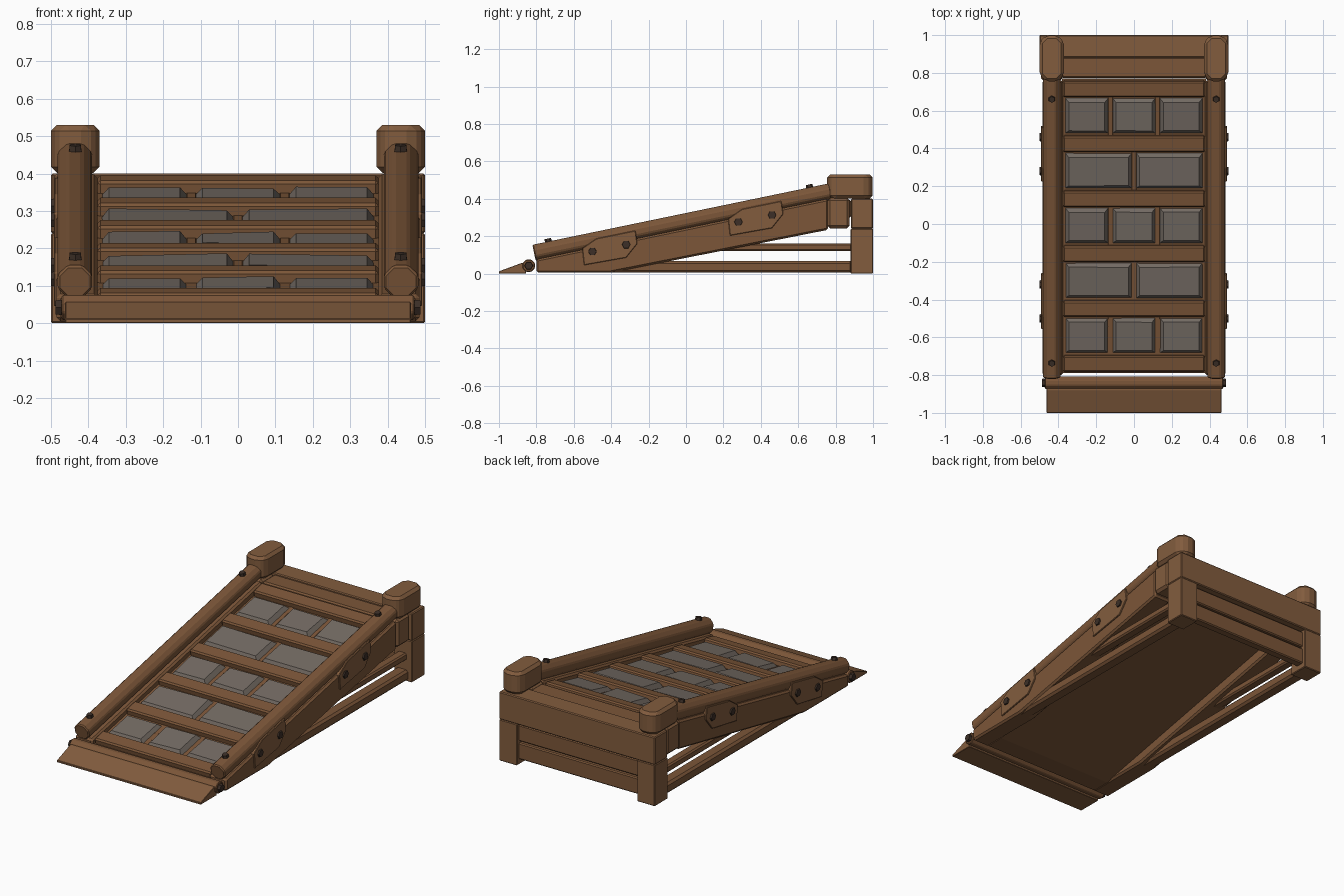
import bpy, bmesh, math, random
from mathutils import Matrix, Vector

random.seed(4)
cube = bpy.data.objects.get("Cube")
if cube:
    bpy.data.objects.remove(cube, do_unlink=True)


def material(name, rgb):
    m = bpy.data.materials.new(name)
    m.use_nodes = True
    m.diffuse_color = (*rgb, 1)
    m.node_tree.nodes["Principled BSDF"].inputs["Base Color"].default_value = (*rgb, 1)
    return m


WOOD = material("light brown wood", (0.225, 0.108, 0.048))
DARK = material("brown wood", (0.2, 0.093, 0.04))
STONE = material("grey stone", (0.175, 0.148, 0.127))
IRON = material("dark iron", (0.045, 0.028, 0.02))

# Sloping deck frame: x across, y along the slope, z out of the deck
SLOPE = 0.207
DECK = Matrix.Translation((0, 0, 0.241)) @ Matrix.Rotation(math.atan(SLOPE), 4, 'X')
FLAT = Matrix.Identity(4)


def chamfer(bm, edges, offset):
    bmesh.ops.bevel(bm, geom=edges, offset=offset, segments=1,
                    affect='EDGES', clamp_overlap=True)


def finish(name, bm, mat, frame=FLAT, bevel=0, mirrored=False):
    if bevel:
        chamfer(bm, bm.edges[:], bevel)
    bm.transform(frame)
    bmesh.ops.recalc_face_normals(bm, faces=bm.faces[:])
    mesh = bpy.data.meshes.new(name)
    bm.to_mesh(mesh)
    bm.free()
    mesh.materials.append(mat)
    ob = bpy.data.objects.new(name, mesh)
    bpy.context.collection.objects.link(ob)
    if mirrored:
        ob.modifiers.new("Mirror", 'MIRROR').use_mirror_merge = False
    return ob


def box(name, x, y, z, mat, corner=0, axis=2, **opts):
    """Box; corner cuts the four edges along one axis into an octagon."""
    bm = bmesh.new()
    bmesh.ops.create_cube(bm, size=1)
    for v in bm.verts:
        for i, (lo, hi) in enumerate((x, y, z)):
            v.co[i] = hi if v.co[i] > 0 else lo
    if corner:
        along = [e for e in bm.edges
                 if abs(e.verts[0].co[axis] - e.verts[1].co[axis]) > 0.001]
        chamfer(bm, along, corner)
    return finish(name, bm, mat, **opts)


def prism(name, outline, x, mat, **opts):
    """Extrude a (y, z) outline across x."""
    bm = bmesh.new()
    face = bm.faces.new([bm.verts.new((x[0], y, z)) for y, z in outline])
    out = bmesh.ops.extrude_face_region(bm, geom=[face])
    moved = [g for g in out["geom"] if isinstance(g, bmesh.types.BMVert)]
    bmesh.ops.translate(bm, verts=moved, vec=(x[1] - x[0], 0, 0))
    return finish(name, bm, mat, **opts)


def peg(name, centre, radius, depth, axis, mat, **opts):
    """Six-sided bolt head."""
    bm = bmesh.new()
    bmesh.ops.create_cone(bm, cap_ends=True, segments=6, radius1=radius,
                          radius2=radius * 0.85, depth=depth)
    turn = Vector((0, 0, 1)).rotation_difference(Vector(axis)).to_matrix().to_4x4()
    bm.transform(Matrix.Translation(centre) @ turn)
    return finish(name, bm, mat, **opts)


def stone(name, x, y, top):
    bm = bmesh.new()
    bmesh.ops.create_cube(bm, size=1)
    for v in bm.verts:
        inset = 0.022 if v.co.z > 0 else 0
        v.co.x = x[1] - inset if v.co.x > 0 else x[0] + inset
        v.co.y = y[1] - inset if v.co.y > 0 else y[0] + inset
        v.co.z = top + random.uniform(-0.005, 0.004) if v.co.z > 0 else top - 0.03
    return finish(name, bm, STONE, frame=DECK)


# Side beams and deck underside
prism("side_beam", [(-0.8, 0.005), (-0.8, 0.076), (0.76, 0.4), (0.76, 0.234), (-0.4, 0.005)],
      (0.375, 0.485), DARK, bevel=0.01, mirrored=True)
prism("deck_underside", [(-0.79, 0.006), (-0.79, 0.045), (0.77, 0.365), (0.77, 0.3), (-0.68, 0.006)],
      (-0.38, 0.38), DARK)

# Cross slats with rows of stones between them
PITCH = 0.297
for i in range(6):
    mid = -0.758 + i * PITCH
    box("cross_slat", (-0.376, 0.376), (mid - 0.043, mid + 0.043), (-0.05, 0.0), DARK,
        frame=DECK, bevel=0.008)
    if i == 5:
        break
    lo, hi = mid + 0.05, mid + PITCH - 0.05
    count = 3 if i % 2 == 0 else 2
    width = 0.75 / count
    for k in range(count):
        left = -0.375 + k * width
        stone("paving_stone", (left + 0.008, left + width - 0.008), (lo, hi), -0.01)
        if k:
            box("stone_divider", (left - 0.014, left + 0.014), (lo - 0.01, hi + 0.01),
                (-0.055, -0.032), DARK, frame=DECK, bevel=0.003)

# Handrails with iron studs
box("handrail", (0.39, 0.482), (-0.822, 0.8), (-0.008, 0.081), DARK,
    corner=0.026, axis=1, frame=DECK, bevel=0.006, mirrored=True)
for y in (-0.735, 0.692):
    peg("rail_stud", (0.435, y, 0.085), 0.02, 0.024, (0, 0, 1), IRON,
        frame=DECK, mirrored=True)

# Bracket plates with bolts on the outer sides
PLATE = [(-0.545, 0.045), (-0.555, 0.135), (-0.48, 0.187),
         (-0.27, 0.23), (-0.26, 0.16), (-0.32, 0.085)]
for dy, dz in ((0, 0), (0.78, 0.158)):
    prism("bracket_plate", [(y + dy, z + dz) for y, z in PLATE], (0.47, 0.492), WOOD,
          bevel=0.003, mirrored=True)
    for y, z in ((-0.5, 0.118), (-0.32, 0.155)):
        peg("bracket_bolt", (0.49, y + dy, z + dz), 0.025, 0.02, (1, 0, 0), IRON,
            mirrored=True)

# Back frame: posts, beams, caps and boards
box("back_post", (0.385, 0.5), (0.88, 1), (0, 0.24), WOOD, bevel=0.004, mirrored=True)
box("back_beam", (-0.5, 0.5), (0.882, 1), (0.24, 0.4), WOOD, bevel=0.005)
box("shoulder_block", (0.38, 0.492), (0.757, 0.875), (0.242, 0.405), WOOD,
    bevel=0.014, mirrored=True)
box("landing_plank", (-0.385, 0.385), (0.772, 0.884), (0.3, 0.392), DARK, bevel=0.008)
box("post_cap", (0.37, 0.5), (0.755, 0.998), (0.402, 0.53), WOOD,
    corner=0.034, bevel=0.016, mirrored=True)
for z in (0.03, 0.135):
    box("back_board", (-0.39, 0.39), (0.93, 0.98), (z, z + 0.095), DARK, bevel=0.006)

# Lower side rails
box("ground_rail", (0.4, 0.475), (-0.8, 0.89), (0.005, 0.067), DARK, bevel=0.012, mirrored=True)
box("middle_rail", (0.41, 0.465), (-0.1, 0.89), (0.12, 0.162), DARK, bevel=0.008, mirrored=True)

# Hinged entry flap
prism("entry_flap", [(-1, 0), (-1, 0.012), (-0.88, 0.056), (-0.855, 0.056), (-0.855, 0)],
      (-0.462, 0.462), WOOD, bevel=0.002)
box("hinge_bar", (-0.472, 0.472), (-0.874, -0.808), (0.009, 0.075), DARK,
    corner=0.02, axis=0, bevel=0.004)
peg("hinge_bolt", (0.475, -0.841, 0.042), 0.025, 0.026, (1, 0, 0), IRON, mirrored=True)
